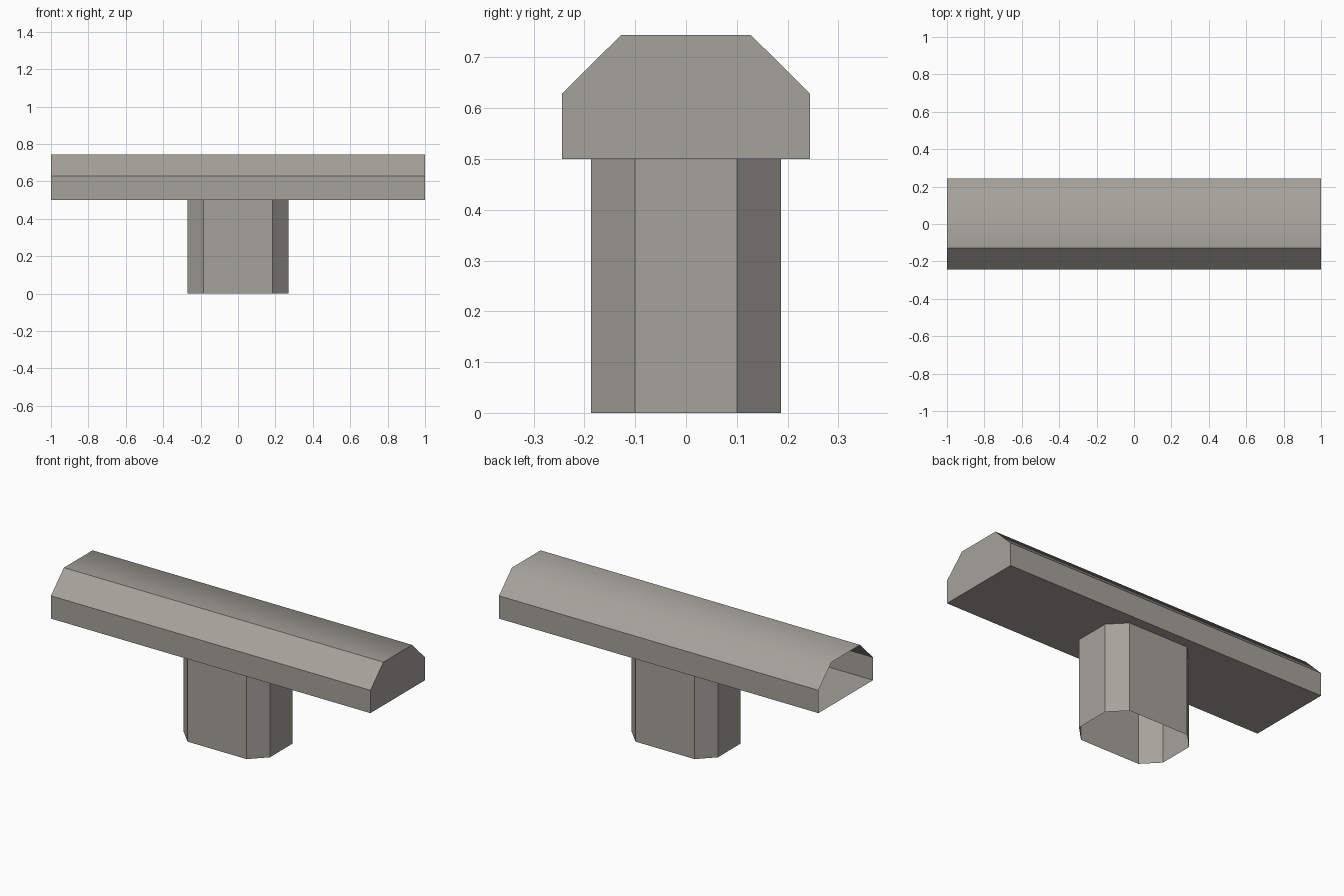
import bpy, bmesh
from mathutils import Vector

if "Cube" in bpy.data.objects:
    bpy.data.objects.remove(bpy.data.objects["Cube"])

grey = bpy.data.materials.new("warm grey")
grey.diffuse_color = (0.376, 0.362, 0.328, 1)
grey.use_nodes = True
grey.node_tree.nodes["Principled BSDF"].inputs["Base Color"].default_value = grey.diffuse_color


def prism(name, outline, offset, cap_start, cap_end):
    """Sweep a closed 3D outline along an offset, with optional end caps."""
    bm = bmesh.new()
    a = [bm.verts.new(p) for p in outline]
    b = [bm.verts.new(Vector(p) + Vector(offset)) for p in outline]
    n = len(a)
    for i in range(n):
        j = (i + 1) % n
        bm.faces.new((a[i], a[j], b[j], b[i]))
    if cap_start:
        bm.faces.new(a[::-1])
    if cap_end:
        bm.faces.new(b)
    bm.normal_update()
    mesh = bpy.data.meshes.new(name)
    bm.to_mesh(mesh)
    bm.free()
    mesh.materials.append(grey)
    obj = bpy.data.objects.new(name, mesh)
    bpy.context.collection.objects.link(obj)
    return obj


# Crossbar: chamfered profile along x, left end open
half = [(0.244, 0.5), (0.244, 0.629), (0.128, 0.744)]
profile = half + [(-y, z) for y, z in reversed(half)]
bar = prism("crossbar", [(-1, y, z) for y, z in profile], (2, 0, 0), False, True)

# Only the rear top ridge is shaded smooth, all other edges stay sharp
for f in bar.data.polygons:
    f.use_smooth = True
for e in bar.data.edges:
    p, q = (bar.data.vertices[i].co for i in e.vertices)
    ridge = min(p.y, q.y) > 0.12 and max(p.y, q.y) < 0.13 and min(p.z, q.z) > 0.7
    e.use_edge_sharp = not (ridge and abs(p.x - q.x) > 1)

# Stem: open tube with chamfered corners
corner = [(0.27, 0.1), (0.185, 0.187)]
right = [(x, -y) for x, y in corner[::-1]] + corner
ring = right + [(-x, y) for x, y in reversed(right)]
prism("stem", [(x, y, 0) for x, y in ring], (0, 0, 0.5), False, False)
